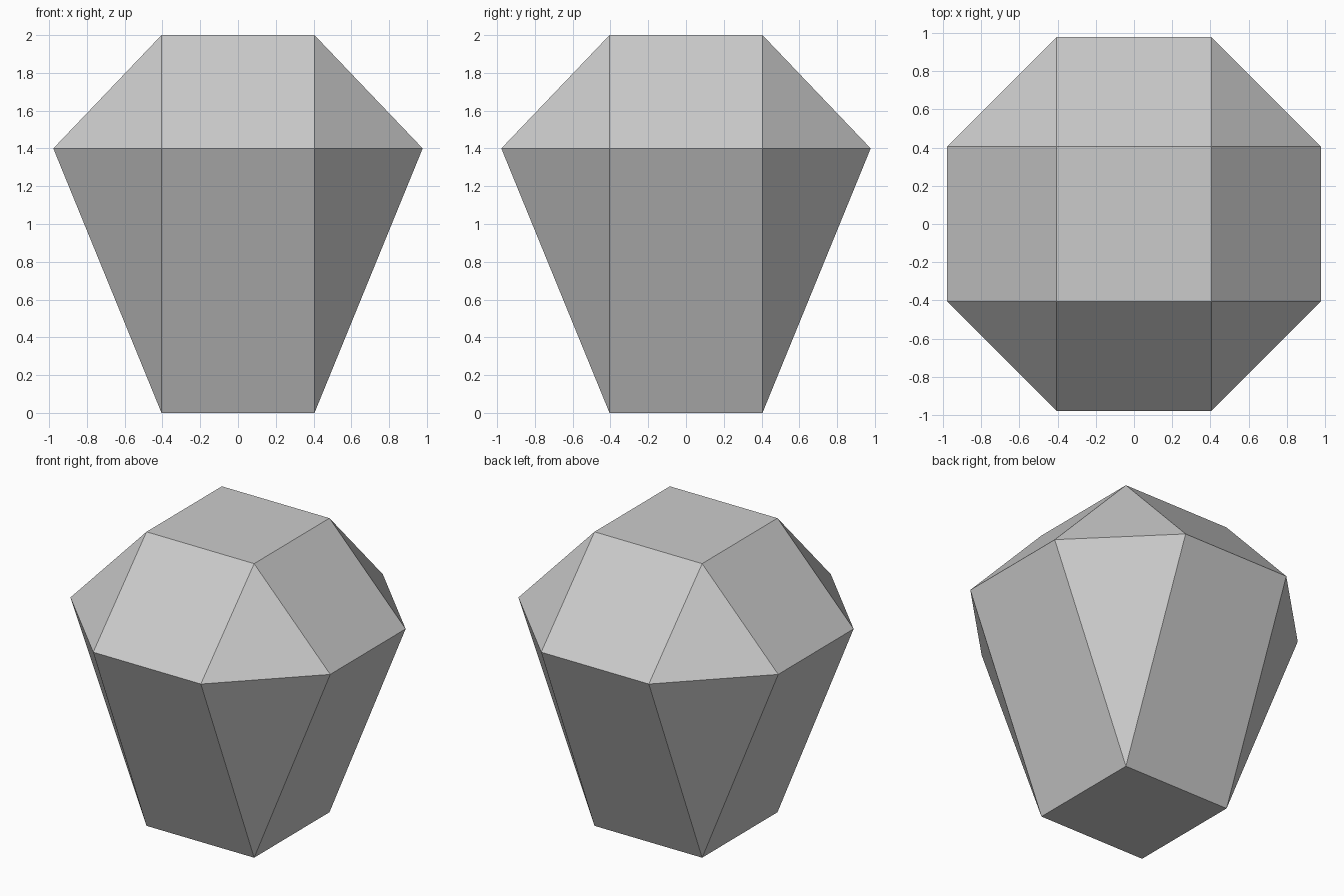
import bpy
import bmesh
import math

cube = bpy.data.objects.get("Cube")
if cube:
    bpy.data.objects.remove(cube, do_unlink=True)

HALF = 0.405                          # half the shared edge length
APOTHEM = HALF * (1 + math.sqrt(2))   # octagon centre to side
GIRDLE_Z, TOP_Z = 1.4, 2.0

# One plain grey
grey = bpy.data.materials.new("plain_grey")
grey.use_nodes = True
colour = (0.6, 0.6, 0.6, 1)
grey.diffuse_color = colour
grey.node_tree.nodes["Principled BSDF"].inputs["Base Color"].default_value = colour

bm = bmesh.new()


def ring(sides, radius, z):
    """Regular ring of vertices with flat sides along the axes."""
    step = 2 * math.pi / sides
    return [bm.verts.new((radius * math.cos((i + 0.5) * step),
                          radius * math.sin((i + 0.5) * step), z))
            for i in range(sides)]


def cupola(square, octagon):
    """Join a square cap to the octagon with quads and corner triangles."""
    bm.faces.new(square)
    for i in range(4):
        a, b, c = (octagon[(2 * i + k) % 8] for k in range(3))
        bm.faces.new((square[i], a, b))
        bm.faces.new((square[i], b, c, square[(i + 1) % 4]))


# Tall lower cupola and shallow upper cupola share the girdle
girdle = ring(8, math.hypot(APOTHEM, HALF), GIRDLE_Z)
for z in (0, TOP_Z):
    cupola(ring(4, HALF * math.sqrt(2), z), girdle)
bmesh.ops.recalc_face_normals(bm, faces=bm.faces)

mesh = bpy.data.meshes.new("faceted_gem")
bm.to_mesh(mesh)
bm.free()
mesh.materials.append(grey)
gem = bpy.data.objects.new("faceted_gem", mesh)
bpy.context.collection.objects.link(gem)
